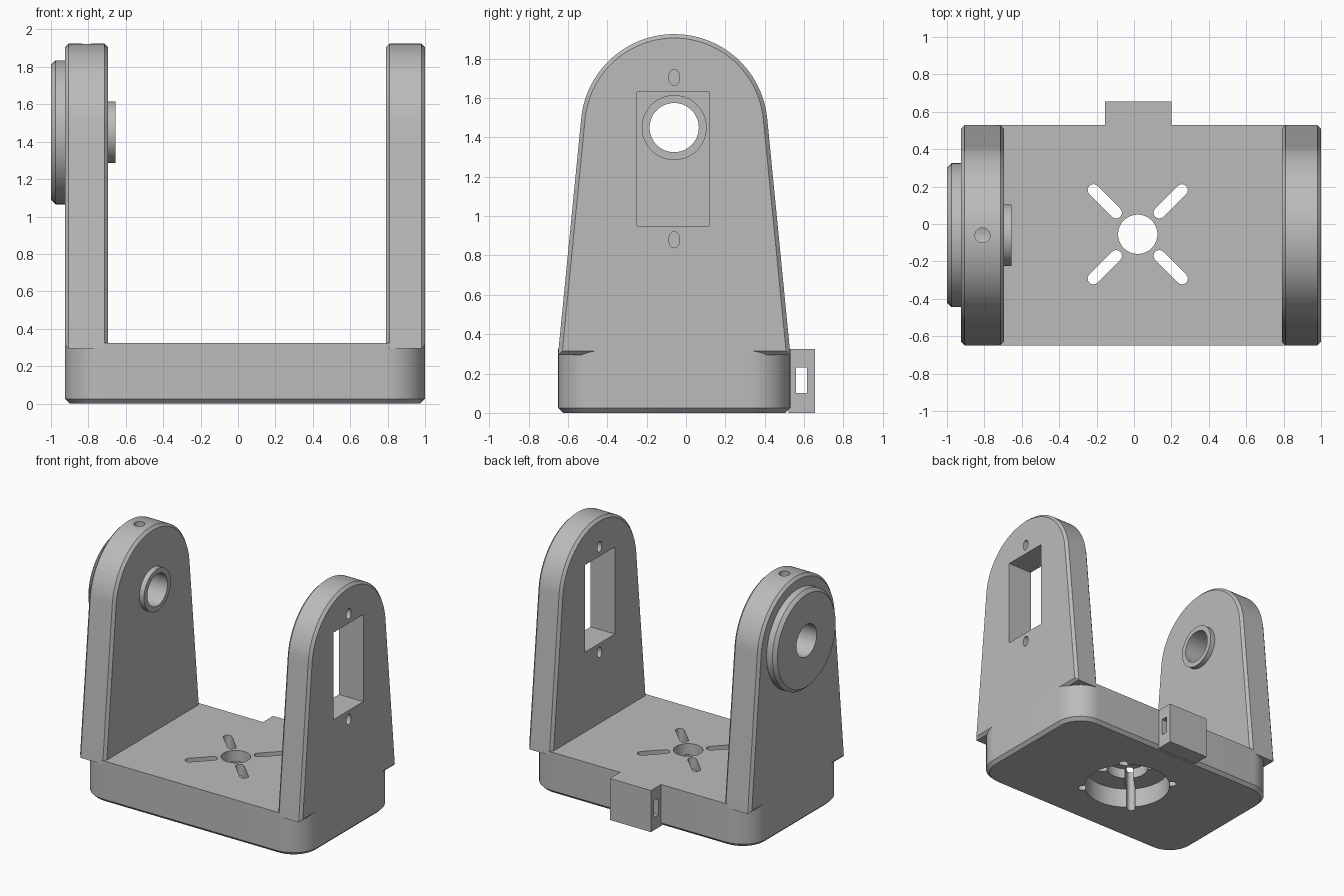
import bpy, bmesh, math
from math import sin, cos, pi

if "Cube" in bpy.data.objects:
    bpy.data.objects.remove(bpy.data.objects["Cube"])

grey = bpy.data.materials.new("light grey")
grey.diffuse_color = (0.5, 0.5, 0.5, 1)
grey.use_nodes = True
grey.node_tree.nodes["Principled BSDF"].inputs["Base Color"].default_value = grey.diffuse_color

CY, CZ = -0.06, 1.45          # pivot axis of the two arms


def loft(name, axis, sections):
    """Solid through (position, 2D outline) sections along the x or z axis."""
    bm = bmesh.new()
    rings = []
    for p, pts in sections:
        rings.append([bm.verts.new((p, a, b) if axis == "x" else (a, b, p)) for a, b in pts])
    for lo, hi in zip(rings, rings[1:]):
        for i in range(len(lo)):
            j = (i + 1) % len(lo)
            bm.faces.new((lo[i], lo[j], hi[j], hi[i]))
    bm.faces.new(rings[0][::-1])
    bm.faces.new(rings[-1])
    bmesh.ops.recalc_face_normals(bm, faces=bm.faces)
    me = bpy.data.meshes.new(name)
    bm.to_mesh(me)
    bm.free()
    me.materials.append(grey)
    ob = bpy.data.objects.new(name, me)
    bpy.context.collection.objects.link(ob)
    return ob


def prism(name, axis, lo, hi, pts):
    return loft(name, axis, [(lo, pts), (hi, pts)])


def circle(a, b, r, rb=None, n=64):
    rb = rb or r
    return [(a + r * cos(2 * pi * i / n), b + rb * sin(2 * pi * i / n)) for i in range(n)]


def rect(a0, a1, b0, b1):
    return [(a0, b0), (a1, b0), (a1, b1), (a0, b1)]


def round_rect(a0, a1, b0, b1, r, n=12):
    pts = []
    corners = [(a1 - r, b1 - r), (a0 + r, b1 - r), (a0 + r, b0 + r), (a1 - r, b0 + r)]
    for k, (a, b) in enumerate(corners):
        for i in range(n + 1):
            t = pi / 2 * (k + i / n)
            pts.append((a + r * cos(t), b + r * sin(t)))
    return pts


def slot(a, b, angle, d0, d1, r, n=8):
    """Stadium outline pointing away from (a, b)."""
    pts = []
    for d, start in ((d1, -pi / 2), (d0, pi / 2)):
        for i in range(n + 1):
            t = angle + start + pi * i / n
            pts.append((a + d * cos(angle) + r * cos(t), b + d * sin(angle) + r * sin(t)))
    return pts


def arm_outline(inset, n=48):
    """Tapered arm with a round top, tangent to its sloping sides."""
    r, phi, z0 = 0.475 - inset, math.radians(5.6), 0.295 + inset
    hw = (r - (z0 - CZ) * sin(phi)) / cos(phi)
    pts = [(CY - hw, z0), (CY + hw, z0)]
    for i in range(n + 1):
        t = phi + (pi - 2 * phi) * i / n
        pts.append((CY + r * cos(t), CZ + r * sin(t)))
    return pts


def arm(name, x0, x1, c=0.02):
    return loft(name, "x", [(x0, arm_outline(c)), (x0 + c, arm_outline(0)),
                            (x1 - c, arm_outline(0)), (x1, arm_outline(c))])


def cut(ob, cutters):
    bpy.context.view_layer.objects.active = ob
    for c in cutters:
        m = ob.modifiers.new("cut", "BOOLEAN")
        m.operation, m.solver, m.object = "DIFFERENCE", "EXACT", c
        bpy.ops.object.modifier_apply(modifier=m.name)


def remove(cutters):
    for c in cutters:
        bpy.data.objects.remove(c)


# base plate with rounded corners and a chamfered bottom edge
X0, X1, Y0, Y1, H, C = -0.925, 1.0, -0.65, 0.53, 0.325, 0.025
full = round_rect(X0, X1, Y0, Y1, 0.21)
base = loft("base", "z", [(0, round_rect(X0 + C, X1 - C, Y0 + C, Y1 - C, 0.21 - C)),
                          (C, full), (H, full)])

# servo horn recess: pocket, counterbore, centre hole and four diagonal slots
hx, hy = 0.02, -0.055
tools = [prism("pocket", "z", -0.1, 0.155, circle(hx, hy, 0.315)),
         prism("counterbore", "z", -0.1, 0.235, circle(hx, hy, 0.155)),
         prism("centre_hole", "z", -0.1, 0.5, circle(hx, hy, 0.105))]
for k in range(4):
    tools.append(prism("slot", "z", -0.1, 0.5,
                       slot(hx, hy, pi / 4 + k * pi / 2, 0.163, 0.335, 0.031)))
cut(base, tools)
remove(tools)

# cable tab at the back with a window through it
tab = prism("cable_tab", "z", 0, H, rect(-0.155, 0.2, Y1 - 0.01, 0.655))
tools = [prism("window", "x", -0.5, 0.5, rect(0.56, 0.615, 0.1, 0.23))]
cut(tab, tools)
remove(tools)

# bearing arm with outer flange and inner boss
left_arm = arm("bearing_arm", -0.925, -0.695)
R = 0.385
flange = loft("bearing_flange", "x", [(-1.0, circle(CY, CZ, R - 0.025)),
                                      (-0.975, circle(CY, CZ, R)), (-0.92, circle(CY, CZ, R))])
boss = prism("bearing_boss", "x", -0.7, -0.655, circle(CY, CZ, 0.165))
bore = prism("bore", "x", -1.2, -0.5, circle(CY, CZ, 0.125))
pin = prism("pin_hole", "z", CZ, 2.2, circle(-0.81, CY, 0.04, n=32))
cut(left_arm, [bore, pin])
cut(flange, [bore])
cut(boss, [bore])
remove([bore, pin])

# servo arm with rectangular opening and two screw holes
right_arm = arm("servo_arm", 0.79, 1.0)
tools = [prism("opening", "x", 0.5, 1.2, rect(-0.25, 0.12, 0.95, 1.63))]
for z in (0.88, 1.705):
    tools.append(prism("screw_hole", "x", 0.5, 1.2, circle(CY, z, 0.028, 0.041, 32)))
cut(right_arm, tools)
remove(tools)

# smooth round surfaces, keep hard edges
bpy.ops.object.select_all(action="DESELECT")
for ob in (base, tab, left_arm, flange, boss, right_arm):
    ob.select_set(True)
bpy.context.view_layer.objects.active = base
bpy.ops.object.shade_smooth_by_angle(angle=math.radians(30))
